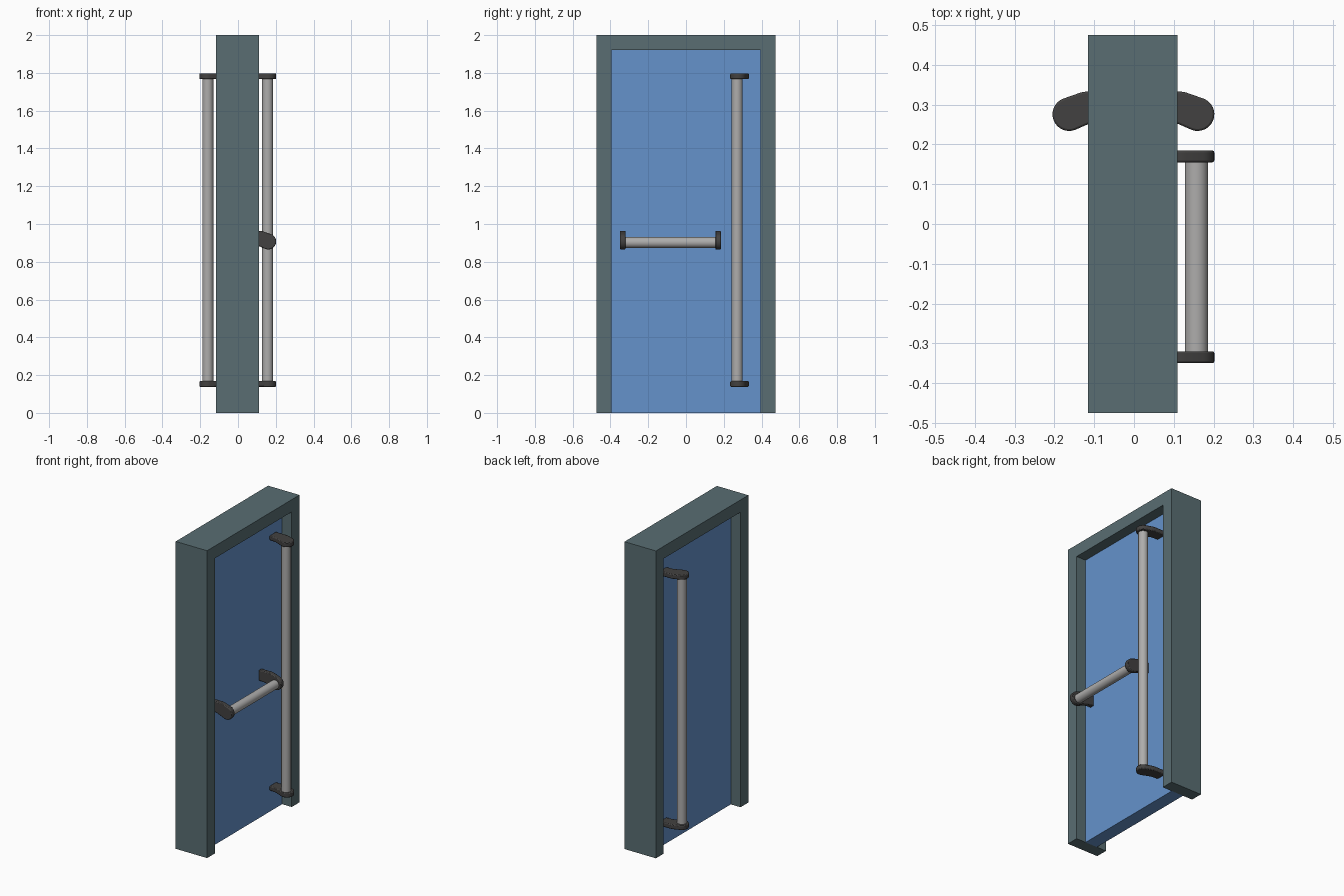
import bpy, bmesh, math

if "Cube" in bpy.data.objects:
    bpy.data.objects.remove(bpy.data.objects["Cube"])


def material(name, rgb):
    m = bpy.data.materials.new(name)
    m.diffuse_color = (*rgb, 1)
    m.use_nodes = True
    m.node_tree.nodes["Principled BSDF"].inputs["Base Color"].default_value = m.diffuse_color
    return m


FRAME = material("slate grey", (0.10, 0.155, 0.17))
PANEL = material("blue panel", (0.13, 0.29, 0.60))
METAL = material("brushed metal", (0.42, 0.415, 0.41))
DARK = material("dark bracket", (0.055, 0.053, 0.052))


def prism(name, pts, depth, place, mat, bevel=0.0):
    """Extrude a 2D outline between two depths; place(u, v, w) gives xyz."""
    bm = bmesh.new()
    lo, hi = [[bm.verts.new(place(u, v, w)) for u, v in pts] for w in depth]
    bm.faces.new(lo)
    bm.faces.new(hi)
    n = len(pts)
    for i in range(n):
        j = (i + 1) % n
        bm.faces.new((lo[i], lo[j], hi[j], hi[i]))
    bmesh.ops.recalc_face_normals(bm, faces=bm.faces)
    me = bpy.data.meshes.new(name)
    bm.to_mesh(me)
    bm.free()
    me.materials.append(mat)
    ob = bpy.data.objects.new(name, me)
    bpy.context.collection.objects.link(ob)
    if bevel:
        mod = ob.modifiers.new("rounded rim", 'BEVEL')
        mod.width, mod.segments = bevel, 2
        mod.limit_method, mod.angle_limit = 'ANGLE', math.radians(60)
    if len(pts) > 10:
        bpy.ops.object.select_all(action='DESELECT')
        ob.select_set(True)
        bpy.context.view_layer.objects.active = ob
        bpy.ops.object.shade_smooth_by_angle(angle=math.radians(40))
    return ob


def along_x(u, v, w):
    return (w, u, v)


# door frame: two jambs and a lintel in one arch, with the panel recessed in it
W, IW, H, IH = 0.475, 0.395, 2.0, 1.92
prism("door_frame", [(-W, 0), (-IW, 0), (-IW, IH), (IW, IH), (IW, 0), (W, 0), (W, H), (-W, H)],
      (-0.116, 0.11), along_x, FRAME)
prism("door_panel", [(-IW, 0), (IW, 0), (IW, IH), (-IW, IH)], (-0.046, 0.041), along_x, PANEL)

# bracket outline: straight foot on the panel, bending to a round tip
FACE = 0.040
bracket = [(FACE, 0.265), (0.085, 0.261), (0.11, 0.252)]
for i in range(17):
    a = math.radians(-110 + 180 * i / 16)
    bracket.append((0.16 + 0.042 * math.cos(a), 0.276 + 0.042 * math.sin(a)))
bracket += [(0.13, 0.331), (0.118, 0.333), (FACE, 0.333)]

# round bar outline
bar = [(0.157 + 0.029 * math.cos(math.tau * i / 32), 0.271 + 0.029 * math.sin(math.tau * i / 32))
       for i in range(32)]


def handle(name, start, end, place):
    t = 0.03
    prism(name + "_bar", bar, (start + t / 2, end - t / 2), place, METAL)
    prism(name + "_bracket_a", bracket, (start, start + t), place, DARK, 0.005)
    prism(name + "_bracket_b", bracket, (end - t, end), place, DARK, 0.005)


# tall pull handles on both faces, and one short push bar on the +x face
handle("right_pull", 0.138, 1.797, lambda u, v, w: (u, v, w))
handle("left_pull", 0.138, 1.797, lambda u, v, w: (-u - 0.003, v, w))
handle("push_bar", -0.35, 0.185, lambda u, v, w: (u, w, v + 0.631))
